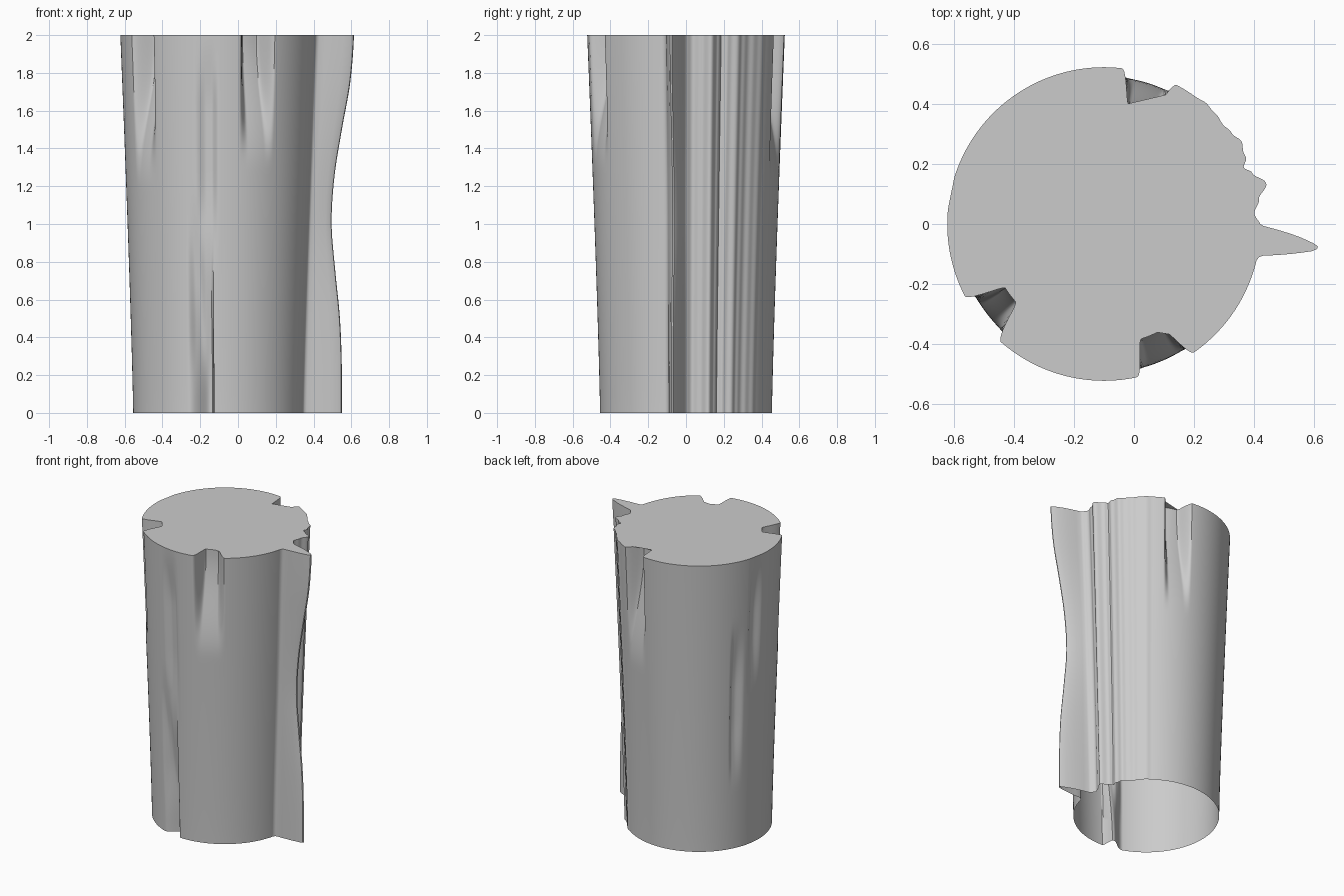
import bpy
import bmesh
import math

HEIGHT = 2.0
RINGS = 48
SIDES = 480
CENTRE_X = -0.1

# Groove: edge angles, where the floor starts and ends, depth,
# then the heights at which it starts, peaks, stops peaking and ends
GROOVES = [
    (62.7, 67, 78, 83.4, 0.12, 1.2, 2, 2, 3),
    (207.5, 213, 221, 229, 0.13, 1.2, 2, 2, 3),
    (282.2, 288, 299, 304.9, 0.12, 1.3, 2, 2, 3),
    (249, 263, 265, 266.5, 0.085, -2, -1, 0, 1.0),
    (255, 262, 265, 270, 0.025, 0.7, 1.3, 1.6, 2),
    (249, 254, 256, 262, 0.02, 0.1, 0.5, 0.7, 1.2),
    (148, 151, 153, 160, 0.025, 0.4, 0.9, 1.1, 1.6),
    (162, 167, 169, 176, 0.025, 1.0, 1.5, 1.6, 2.1),
]

# Ribs that run the full height: angle, half width, rise
RIBS = [(14, 5, 0.035), (31, 4, 0.012), (22, 3, -0.02),
        (4, 5, -0.02), (40, 4, -0.006), (50, 4, 0.005)]

# Fin: angle and share of the reach; and the tip radius at even heights
FIN = [(-13.5, 0), (-11.5, 0.04), (-7.2, 0.95), (-6.3, 1),
       (-5.7, 0.98), (-3.6, 0.63), (-0.5, 0)]
FIN_TIP = [0.655, 0.655, 0.645, 0.62, 0.6, 0.615, 0.655, 0.7, 0.72]


def smooth(a, b, x):
    t = min(max((x - a) / (b - a), 0), 1)
    return t * t * (3 - 2 * t)


def plateau(a, b, c, d, x):
    """Rises from a to b, holds, then falls from c to d."""
    rise = smooth(a, b, x)
    fall = smooth(c, d, x) if d > c else 0
    return rise * (1 - fall)


def fin_share(angle):
    for (a, low), (b, high) in zip(FIN, FIN[1:]):
        if a <= angle <= b:
            return low + (high - low) * (angle - a) / (b - a)
    return 0


def fin_tip(z):
    pos = z / HEIGHT * (len(FIN_TIP) - 1)
    i = min(int(pos), len(FIN_TIP) - 2)
    t = pos - i
    before, after = FIN_TIP[max(i - 1, 0)], FIN_TIP[min(i + 2, len(FIN_TIP) - 1)]
    a, b = FIN_TIP[i], FIN_TIP[i + 1]
    return a + 0.5 * t * (b - before + t * (2 * before - 5 * a + 4 * b - after
                          + t * (3 * (a - b) + after - before)))


def radius(angle, z):
    base = 0.455 + 0.068 * (z / HEIGHT) ** 1.2
    r = base
    for a, b, c, d, depth, start, peak, hold, end in GROOVES:
        r -= depth * plateau(a, b, c, d, angle) * plateau(start, peak, hold, end, z)
    signed = (angle + 180) % 360 - 180
    for mid, half, rise in RIBS:
        offset = abs(signed - mid) / half
        if offset < 1:
            r += rise * (0.5 + 0.5 * math.cos(math.pi * offset))
    return r + (fin_tip(z) - base) * fin_share(signed)


def build_trunk(material):
    bm = bmesh.new()
    rings = []
    for k in range(RINGS + 1):
        z = HEIGHT * k / RINGS
        ring = []
        for i in range(SIDES):
            angle = 360 * i / SIDES
            r, turn = radius(angle, z), math.radians(angle)
            ring.append(bm.verts.new((CENTRE_X + r * math.cos(turn),
                                      r * math.sin(turn), z)))
        rings.append(ring)
    # Side wall, open at the bottom
    for low, high in zip(rings, rings[1:]):
        for i in range(SIDES):
            j = (i + 1) % SIDES
            bm.faces.new((low[i], low[j], high[j], high[i]))
    # Flat cut top
    cap = bm.faces.new(rings[-1])
    bmesh.ops.triangulate(bm, faces=[cap])
    mesh = bpy.data.meshes.new("trunk")
    bm.to_mesh(mesh)
    bm.free()
    mesh.materials.append(material)
    trunk = bpy.data.objects.new("trunk", mesh)
    bpy.context.collection.objects.link(trunk)
    return trunk


def make_material(name, colour):
    material = bpy.data.materials.new(name)
    material.use_nodes = True
    material.diffuse_color = colour
    material.node_tree.nodes["Principled BSDF"].inputs["Base Color"].default_value = colour
    return material


default_cube = bpy.data.objects.get("Cube")
if default_cube:
    bpy.data.objects.remove(default_cube, do_unlink=True)

trunk = build_trunk(make_material("light grey", (0.6, 0.6, 0.6, 1)))
bpy.ops.object.select_all(action="DESELECT")
trunk.select_set(True)
bpy.context.view_layer.objects.active = trunk
bpy.ops.object.shade_smooth_by_angle(angle=math.radians(40))
